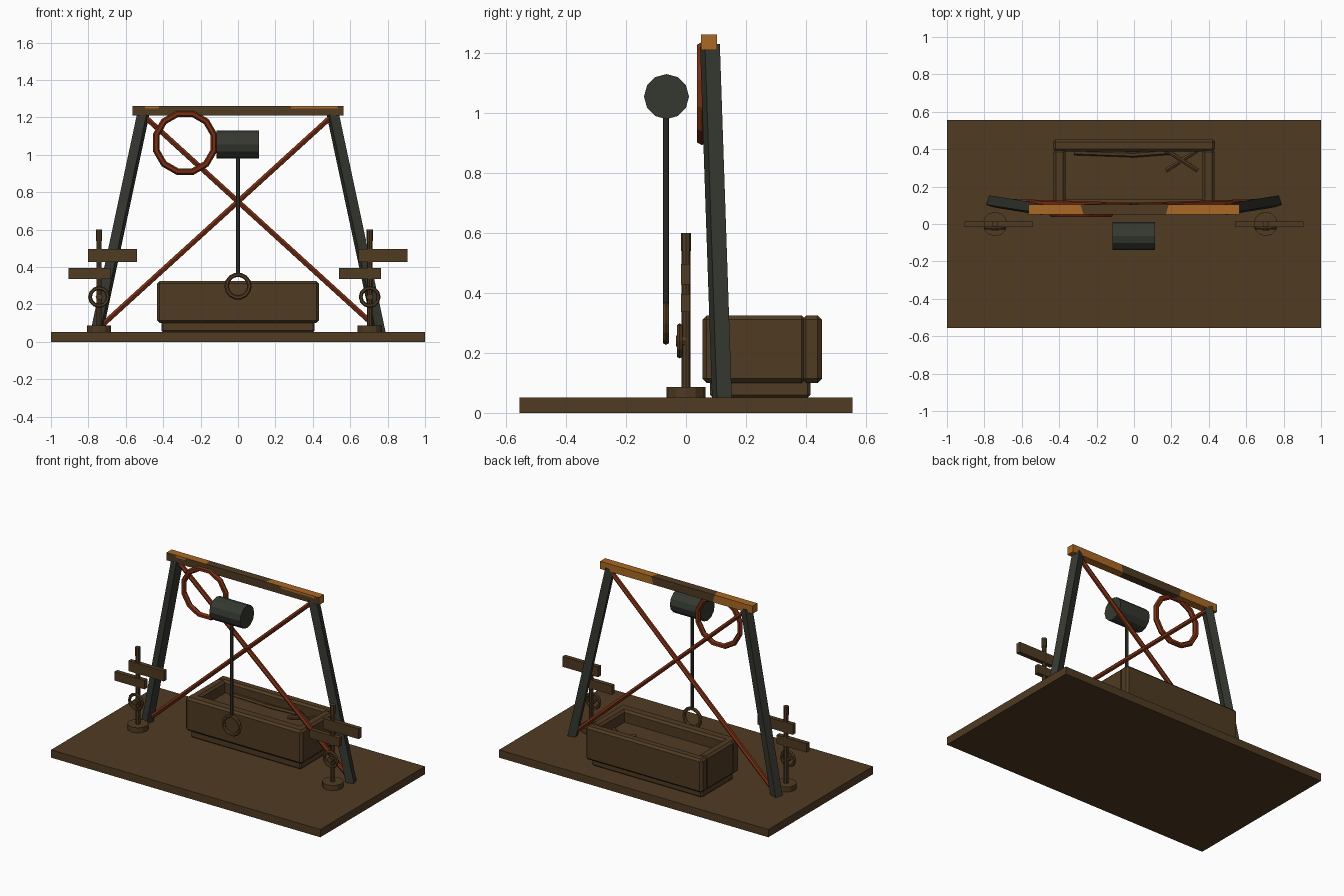
import bpy, bmesh, math
from mathutils import Vector

if "Cube" in bpy.data.objects:
    bpy.data.objects.remove(bpy.data.objects["Cube"])


def mat(name, rgb):
    m = bpy.data.materials.new(name)
    m.diffuse_color = (*rgb, 1)
    m.use_nodes = True
    m.node_tree.nodes["Principled BSDF"].inputs["Base Color"].default_value = m.diffuse_color
    return m


BROWN = mat("weathered brown", (0.078, 0.043, 0.016))
ORANGE = mat("orange paint", (0.40, 0.14, 0.018))
RUST = mat("rust red", (0.19, 0.028, 0.007))
GREY = mat("dark iron", (0.036, 0.039, 0.030))


def finish(ob, name, m, bevel=0):
    ob.name = name
    ob.data.materials.append(m)
    if bevel:
        b = ob.modifiers.new("bevel", 'BEVEL')
        b.width = bevel
        b.segments = 1
    return ob


def box(name, lo, hi, m, bevel=0):
    c = [(a + b) / 2 for a, b in zip(lo, hi)]
    bpy.ops.mesh.primitive_cube_add(size=1, location=c)
    ob = bpy.context.object
    for v in ob.data.vertices:
        v.co = Vector([v.co[i] * (hi[i] - lo[i]) for i in range(3)])
    return finish(ob, name, m, bevel)


def rod(name, a, b, r, m, sides=12, spin=0):
    # cylinder (or square bar with sides=4) between two points
    a, b = Vector(a), Vector(b)
    d = b - a
    bpy.ops.mesh.primitive_cylinder_add(vertices=sides, radius=r, depth=d.length)
    ob = bpy.context.object
    for v in ob.data.vertices:
        x, y = v.co.x, v.co.y
        v.co.x = x * math.cos(spin) - y * math.sin(spin)
        v.co.y = x * math.sin(spin) + y * math.cos(spin)
    ob.rotation_euler = Vector((0, 0, 1)).rotation_difference(d).to_euler()
    ob.location = (a + b) / 2
    return finish(ob, name, m)


def ring(name, loc, major, minor, m, sides=12, spin=0, tube=6):
    bpy.ops.mesh.primitive_torus_add(location=loc, rotation=(math.pi / 2, spin, 0),
                                     major_radius=major, minor_radius=minor,
                                     major_segments=sides, minor_segments=tube)
    return finish(bpy.context.object, name, m)


# ground slab
box("base_slab", (-1, -0.555, 0), (1, 0.555, 0.052), BROWN)

# top beam with worn orange paint at the ends
beam = box("top_beam", (-0.565, 0.05, 1.21), (0.565, 0.103, 1.262), BROWN)
beam.data.materials.append(ORANGE)
bm = bmesh.new()
bm.from_mesh(beam.data)
for x, tilt in ((-0.5, 0.3), (-0.42, -0.4), (-0.27, 0.3), (0.17, -0.3), (0.28, 0.3), (0.42, -0.3), (0.53, 0.3)):
    bmesh.ops.bisect_plane(bm, geom=bm.verts[:] + bm.edges[:] + bm.faces[:],
                           plane_co=(x, 0, 0), plane_no=(1, tilt, tilt))
bmesh.ops.bisect_plane(bm, geom=bm.verts[:] + bm.edges[:] + bm.faces[:],
                       plane_co=(0, 0, 0.011), plane_no=(0, 0, 1))
for f in bm.faces:
    c, n = f.calc_center_median(), f.normal
    if n.y < -0.5:
        painted = c.z > 0.011 and (-0.5 < c.x < -0.42 or 0.28 < c.x < 0.53)
    else:
        painted = c.x < -0.27 or c.x > 0.17
    f.material_index = 1 if painted else 0
bm.to_mesh(beam.data)
bm.free()

# splayed legs and crossed braces
for s, side in ((-1, "left"), (1, "right")):
    rod(side + "_leg", (s * 0.505, 0.08, 1.225), (s * 0.757, 0.12, 0.045), 0.037, GREY, 4, math.pi / 4)
    rod(side + "_brace", (s * 0.5, 0.083, 1.205), (-s * 0.72, 0.12, 0.095), 0.0155, RUST, 6)

# hanging wheel
ring("wheel_rim", (-0.283, 0.053, 1.065), 0.160, 0.018, RUST, 12, math.pi / 12)

# winch drum, hanging rod and pull ring
rod("winch_drum", (-0.115, -0.065, 1.055), (0.113, -0.065, 1.055), 0.075, GREY, 12)
rod("hanging_rod", (0, -0.067, 1.0), (0, -0.067, 0.36), 0.010, GREY, 8)
ring("pull_ring", (0, -0.067, 0.298), 0.061, 0.012, BROWN, 14)

# open trough: plinth, filling and four chamfered walls
box("trough_plinth", (-0.41, 0.08, 0.05), (0.41, 0.415, 0.12), BROWN, 0.01)
box("trough_filling", (-0.39, 0.10, 0.11), (0.39, 0.41, 0.245), BROWN)
box("trough_front_wall", (-0.433, 0.055, 0.1), (0.433, 0.130, 0.325), BROWN, 0.014)
box("trough_back_wall", (-0.433, 0.387, 0.1), (0.433, 0.453, 0.325), BROWN, 0.014)
for s, side in ((-1, "left"), (1, "right")):
    a, b = sorted((s * 0.365, s * 0.431))
    box("trough_" + side + "_wall", (a, 0.10, 0.1), (b, 0.40, 0.325), BROWN, 0.014)

# crossed sticks and debris lying in the trough
rod("stick_a", (0.17, 0.285, 0.262), (0.34, 0.395, 0.262), 0.012, BROWN, 6)
rod("stick_b", (0.17, 0.395, 0.266), (0.34, 0.285, 0.266), 0.012, BROWN, 6)
rod("debris_left", (-0.32, 0.382, 0.25), (0.02, 0.370, 0.25), 0.014, BROWN, 6)
rod("debris_right", (-0.02, 0.368, 0.25), (0.2, 0.385, 0.25), 0.014, BROWN, 6)

# two signposts, the same shape shifted sideways
for x, side in ((-0.743, "left"), (0.704, "right")):
    rod(side + "_post_foot", (x, 0, 0.05), (x, 0, 0.086), 0.065, BROWN, 12)
    rod(side + "_post", (x, 0, 0.08), (x, 0, 0.56), 0.0145, BROWN, 8)
    rod(side + "_post_cap", (x, 0, 0.54), (x, 0, 0.6), 0.017, BROWN, 8)
    box(side + "_upper_board", (x - 0.06, -0.016, 0.428), (x + 0.203, 0.014, 0.497), BROWN)
    box(side + "_lower_board", (x - 0.163, -0.016, 0.337), (x + 0.06, 0.014, 0.396), BROWN)
    ring(side + "_post_ring", (x, -0.021, 0.24), 0.048, 0.0105, BROWN, 12)
    rod(side + "_ring_pin", (x, 0, 0.24), (x, -0.034, 0.24), 0.018, BROWN, 8)
